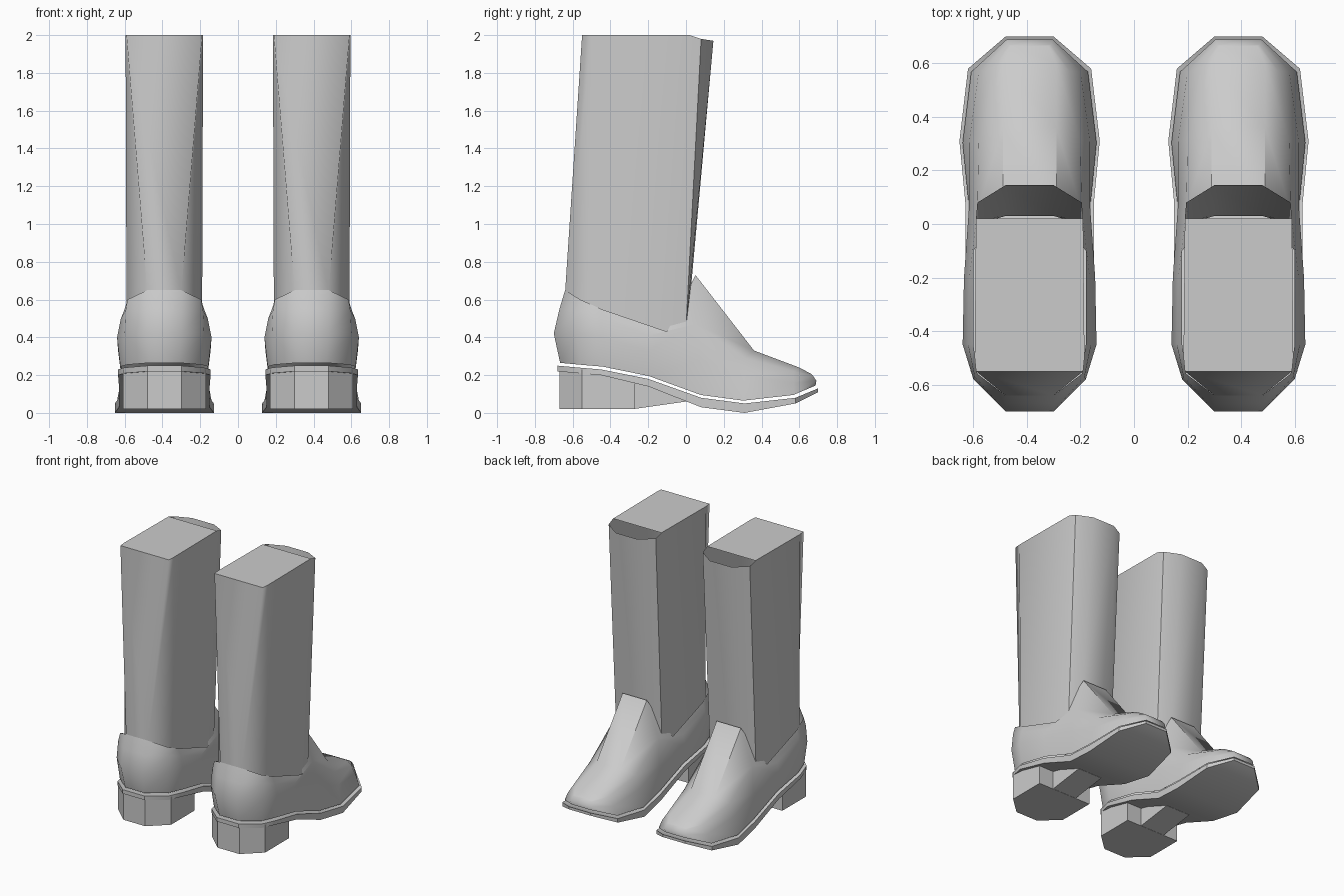
import bpy, bmesh, math

if "Cube" in bpy.data.objects:
    bpy.data.objects.remove(bpy.data.objects["Cube"], do_unlink=True)

leather = bpy.data.materials.new("grey_leather")
leather.use_nodes = True
GREY = (0.6, 0.6, 0.6, 1)
leather.diffuse_color = GREY
leather.node_tree.nodes["Principled BSDF"].inputs["Base Color"].default_value = GREY


def loft(name, rings, x, bottom=(), top=(), angle=40):
    """Skin half outlines (back to front), mirror them in x; strips listed in bottom/top close the ends."""
    bm = bmesh.new()
    sides = [[[bm.verts.new((x + s * px, y, z)) for px, y, z in ring] for ring in rings] for s in (1, -1)]
    right, left = sides
    n = len(rings[0])
    for lo in range(len(rings) - 1):
        for side in sides:
            for i in range(n - 1):
                bm.faces.new((side[lo][i], side[lo][i + 1], side[lo + 1][i + 1], side[lo + 1][i]))
        for i in (0, n - 1):
            bm.faces.new((right[lo][i], left[lo][i], left[lo + 1][i], right[lo + 1][i]))
    for level, strips in ((0, bottom), (-1, top)):
        for i in strips:
            bm.faces.new((right[level][i], right[level][i + 1], left[level][i + 1], left[level][i]))
    bmesh.ops.recalc_face_normals(bm, faces=bm.faces[:])
    mesh = bpy.data.meshes.new(name)
    bm.to_mesh(mesh)
    bm.free()
    mesh.materials.append(leather)
    ob = bpy.data.objects.new(name, mesh)
    bpy.context.collection.objects.link(ob)
    bpy.ops.object.select_all(action='DESELECT')
    ob.select_set(True)
    bpy.context.view_layer.objects.active = ob
    bpy.ops.object.shade_smooth_by_angle(angle=math.radians(angle))
    return ob


# Plan outline of the sole and its heights from heel to toe
plan = [(.09, -.68), (.21, -.57), (.245, -.45), (.24, -.2), (.24, .08), (.262, .31), (.23, .58), (.09, .7)]
under = [.22, .21, .2, .14, .03, 0, .05, .11]
over = [.25, .24, .23, .18, .08, .05, .08, .13]
sole = [[(px, y, z) for (px, y), z in zip(plan, heights)] for heights in (under, over)]

# Foot: welt, widest line, shoulder and rim
foot = [
    [(px - .012, y * .98, z + .015) for (px, y), z in zip(plan, over)],
    [(.09, -.7, .42), (.21, -.58, .42), (.25, -.45, .4), (.245, -.2, .33),
     (.225, .08, .28), (.225, .31, .2), (.19, .57, .16), (.085, .69, .17)],
    [(.09, -.67, .55), (.205, -.57, .54), (.23, -.45, .5), (.225, -.2, .41),
     (.195, .05, .47), (.19, .31, .29), (.15, .57, .22), (.08, .67, .2)],
    [(.09, -.64, .65), (.195, -.56, .6), (.21, -.45, .55), (.21, -.1, .43),
     (.1, .05, .73), (.1, .36, .33), (.1, .6, .24), (.07, .665, .205)],
]

# Shaft: faceted ankle, flat square back at the top
shaft = [
    [(.09, -.64, .64), (.2, -.5, .5), (.2, -.1, .42), (.19, 0, .45), (.09, .03, .7)],
    [(.2, -.55, 2), (.205, -.5, 2), (.2, .02, 2), (.195, .08, 1.98), (.09, .145, 1.97)],
]

# Heel block and the shank wedge in front of it
block = [(.09, -.67), (.22, -.55), (.22, -.27)]
heel = [[(px, y, .02) for px, y in block],
        [(px, y, z) for (px, y), z in zip(block, (.24, .23, .17))]]
wedge = [[(.1, -.28, .02), (.1, 0, .06)], [(.1, -.28, .17), (.1, 0, .09)]]

for label, x in (("left", .39), ("right", -.39)):
    loft(label + "_sole", sole, x, range(7), range(7))
    loft(label + "_foot", foot, x, top=(4, 5, 6), angle=50)
    loft(label + "_shaft", shaft, x, top=(0, 1), angle=60)
    loft(label + "_heel", heel, x, range(2), range(2))
    loft(label + "_shank", wedge, x, (0,), (0,))
